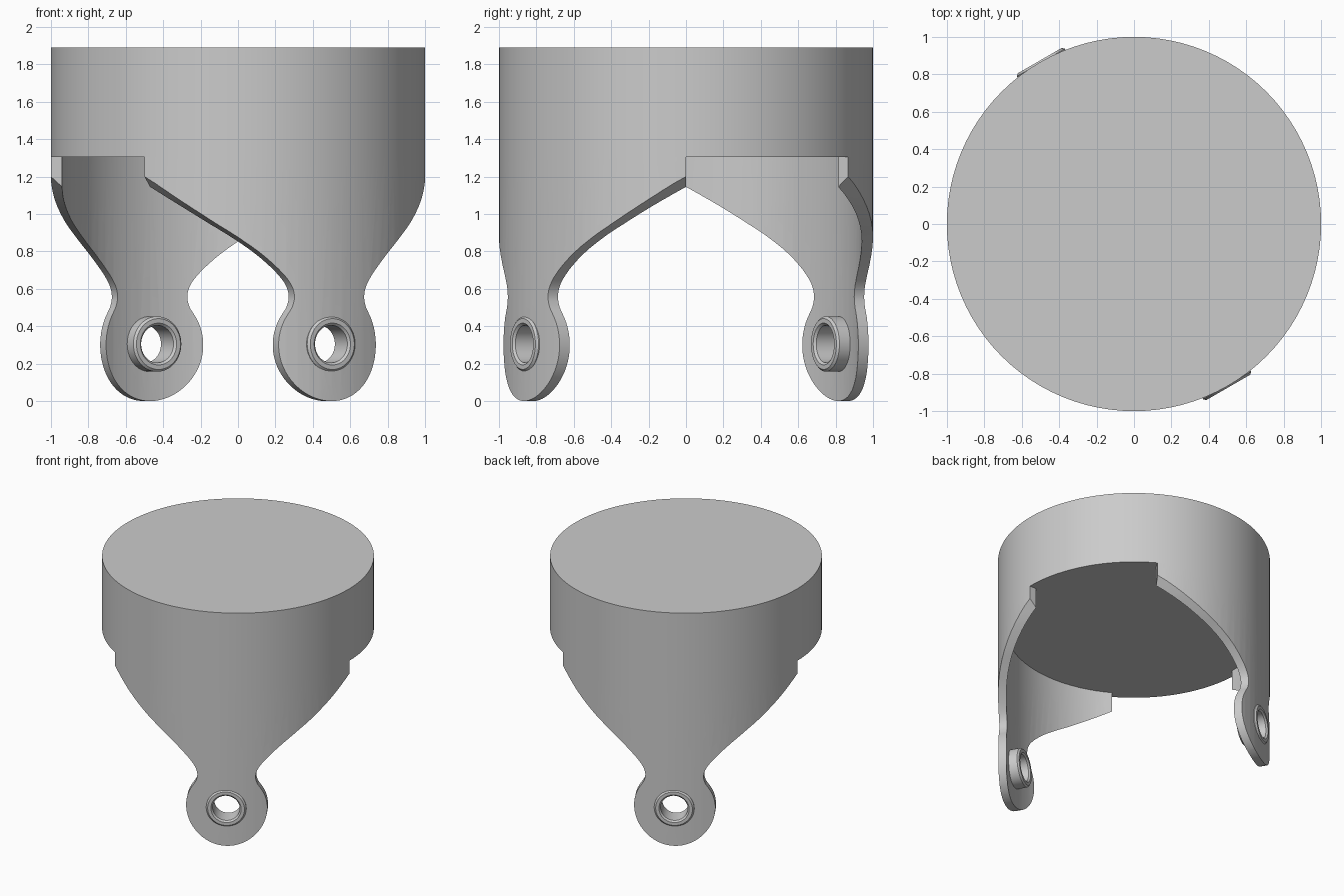
import bpy, bmesh, math
from mathutils import Matrix, Vector

cube = bpy.data.objects.get("Cube")
if cube:
    bpy.data.objects.remove(cube, do_unlink=True)

R, WALL = 1.0, 0.06
CAP_BOTTOM, CAP_TOP = 1.305, 1.89
HUB_Z, HUB_R = 0.3, 0.3
BOSS_Z, BOSS_R, HOLE_R = 0.305, 0.148, 0.1

grey = bpy.data.materials.new("plain grey")
grey.use_nodes = True
grey.diffuse_color = (0.6, 0.6, 0.6, 1)
grey.node_tree.nodes["Principled BSDF"].inputs["Base Color"].default_value = (0.6, 0.6, 0.6, 1)


def make(name, bm):
    bmesh.ops.recalc_face_normals(bm, faces=bm.faces[:])
    mesh = bpy.data.meshes.new(name)
    bm.to_mesh(mesh)
    bm.free()
    mesh.materials.append(grey)
    ob = bpy.data.objects.new(name, mesh)
    bpy.context.collection.objects.link(ob)
    return ob


def prism(name, points, offset):
    """Extrude a closed outline by an offset vector."""
    bm = bmesh.new()
    face = bm.faces.new([bm.verts.new(p) for p in points])
    new = bmesh.ops.extrude_face_region(bm, geom=[face])["geom"]
    bmesh.ops.translate(bm, vec=offset, verts=[v for v in new if isinstance(v, bmesh.types.BMVert)])
    return make(name, bm)


def smooth(ob):
    bpy.ops.object.select_all(action="DESELECT")
    ob.select_set(True)
    bpy.context.view_layer.objects.active = ob
    bpy.ops.object.shade_smooth_by_angle(angle=math.radians(25))


def boolean(ob, cutter, operation):
    cutter.hide_render = True
    mod = ob.modifiers.new("cut", "BOOLEAN")
    mod.object, mod.operation, mod.solver = cutter, operation, "EXACT"
    bpy.context.view_layer.objects.active = ob
    bpy.ops.object.modifier_apply(modifier=mod.name)
    bpy.data.objects.remove(cutter, do_unlink=True)


def circle(radius, n):
    return [(radius * math.cos(2 * math.pi * i / n), radius * math.sin(2 * math.pi * i / n)) for i in range(n)]


def spline(pts, steps=6):
    """Smooth path through the points."""
    pts = [Vector(p) for p in pts]
    ext = [2 * pts[0] - pts[1]] + pts + [2 * pts[-1] - pts[-2]]
    out = []
    for a, b, c, d in zip(ext, ext[1:], ext[2:], ext[3:]):
        for k in range(steps):
            t = k / steps
            out.append(0.5 * (2 * b + (c - a) * t + (2 * a - 5 * b + 4 * c - d) * t * t
                              + (3 * b - a - 3 * c + d) * t ** 3))
    return out + [pts[-1]]


# Solid round cap
cap = prism("cap", [(x, y, CAP_BOTTOM) for x, y in circle(R, 96)], (0, 0, CAP_TOP - CAP_BOTTOM))
smooth(cap)


def arm_outline():
    """Half outline from hub bottom up the neck and flare, then mirrored."""
    end = math.radians(34)
    hub = [Vector((HUB_R * math.sin(a), HUB_Z - HUB_R * math.cos(a)))
           for a in [i / 24 * (math.pi - math.radians(56)) for i in range(24)]]
    flare = spline([(HUB_R * math.cos(end), HUB_Z + HUB_R * math.sin(end)), (0.226, 0.507),
                    (0.215, 0.56), (0.232, 0.62), (0.285, 0.69), (0.385, 0.785),
                    (0.5, 0.876), (0.62, 0.967), (0.75, 1.08), (0.866, 1.2)])
    half = hub + flare + [Vector((0.96, 1.3)), Vector((0.96, 1.4))]
    return half + [Vector((-p.x, p.y)) for p in reversed(half[1:])]


def make_arm(name, angle):
    turn = Matrix.Rotation(angle, 4, "Z")
    # Curved wall spanning a third of the circle, trimmed by the outline
    sweep = [math.radians(-60 + 3.75 * i) for i in range(33)]
    ring = [(R * math.cos(a), R * math.sin(a), -0.1) for a in sweep]
    ring += [((R - WALL) * math.cos(a), (R - WALL) * math.sin(a), -0.1) for a in reversed(sweep)]
    arm = prism(name, ring, (0, 0, CAP_BOTTOM + 0.1))
    boolean(arm, prism("outline_cutter", [(0.3, p.x, p.y) for p in arm_outline()], (1, 0, 0)), "INTERSECT")
    hole = [(0.3, y, BOSS_Z + z) for y, z in circle(HOLE_R + 0.02, 48)]
    boolean(arm, prism("hole_cutter", hole, (1, 0, 0)), "DIFFERENCE")
    arm.data.transform(turn)
    smooth(arm)

    # Pivot bushing: chamfered tube through the hub
    c = 0.012
    section = [(0.85, HOLE_R + c), (0.85, BOSS_R - c), (0.85 + c, BOSS_R), (1.008 - c, BOSS_R),
               (1.008, BOSS_R - c), (1.008, HOLE_R + c), (1.008 - c, HOLE_R), (0.85 + c, HOLE_R)]
    bm = bmesh.new()
    loops = [[bm.verts.new((d, y, BOSS_Z + z)) for y, z in circle(r, 48)] for d, r in section]
    for a, b in zip(loops, loops[1:] + loops[:1]):
        for i in range(48):
            j = (i + 1) % 48
            bm.faces.new((a[i], a[j], b[j], b[i]))
    bushing = make(name + "_bushing", bm)
    bushing.data.transform(turn)
    smooth(bushing)


make_arm("front_arm", math.radians(-60))
make_arm("back_arm", math.radians(120))
